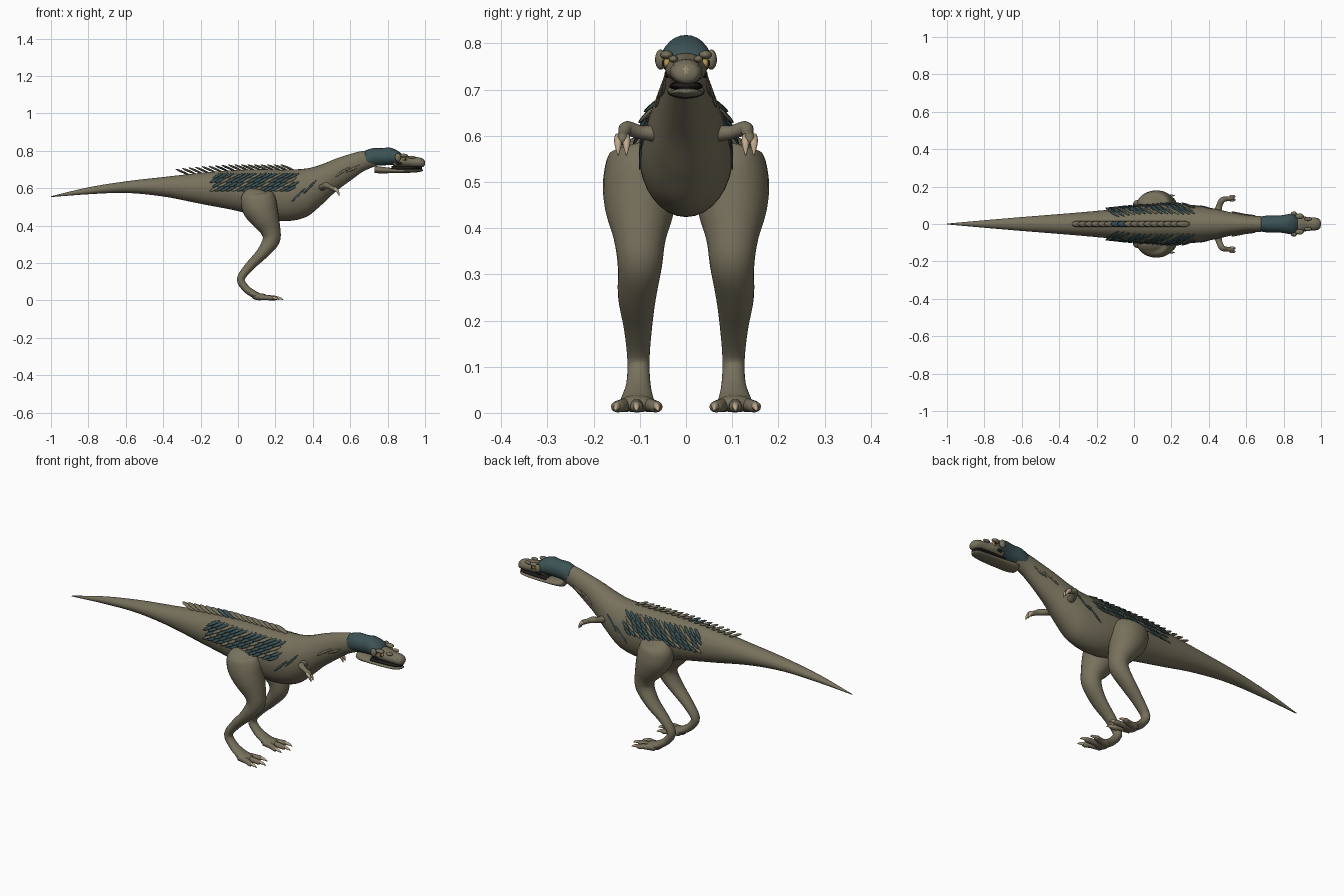
import bpy, bmesh, math
from mathutils import Vector, Matrix

cube = bpy.data.objects.get("Cube")
if cube:
    bpy.data.objects.remove(cube)


def material(name, rgb, rough=0.8):
    m = bpy.data.materials.new(name)
    m.use_nodes = True
    m.diffuse_color = (*rgb, 1)
    bsdf = next(n for n in m.node_tree.nodes if n.type == 'BSDF_PRINCIPLED')
    bsdf.inputs["Base Color"].default_value = (*rgb, 1)
    bsdf.inputs["Roughness"].default_value = rough
    return m


OLIVE = material("olive skin", (0.185, 0.165, 0.108))
TEAL = material("dark teal", (0.045, 0.085, 0.09))
CLAW = material("beige claw", (0.52, 0.40, 0.27))
NOSE = material("tan nose", (0.32, 0.26, 0.17))
DARK = material("dark mouth", (0.012, 0.011, 0.01))
EYE = material("amber eye", (0.45, 0.30, 0.08))


def finish(name, bm, *mats):
    bmesh.ops.recalc_face_normals(bm, faces=bm.faces)
    me = bpy.data.meshes.new(name)
    bm.to_mesh(me)
    bm.free()
    ob = bpy.data.objects.new(name, me)
    bpy.context.collection.objects.link(ob)
    for m in mats:
        me.materials.append(m)
    for p in me.polygons:
        p.use_smooth = True
    return ob


def smooth_path(pts, steps):
    """Catmull-Rom interpolation of every section value."""
    out = []
    for i in range(len(pts) - 1):
        a, b, c, d = (pts[max(0, min(len(pts) - 1, j))] for j in range(i - 1, i + 3))
        for k in range(steps):
            t = k / steps
            out.append([0.5 * (2 * q + (r - p) * t + (2 * p - 5 * q + 4 * r - s) * t * t
                               + (3 * q - p - 3 * r + s) * t ** 3)
                        for p, q, r, s in zip(a, b, c, d)])
    return out + [list(pts[-1])]


def loft(name, pts, mat, sides=20, steps=4, ref=(0, 1, 0), upright=False):
    """Elliptic tube through sections (x, y, z, width radius, height radius)."""
    bm = bmesh.new()
    path = smooth_path(pts, steps)
    rings = []
    for i, (x, y, z, rw, rh) in enumerate(path):
        t = Vector(path[min(i + 1, len(path) - 1)][:3]) - Vector(path[max(i - 1, 0)][:3])
        t = Vector((1, 0, 0)) if upright else t.normalized()
        u = Vector(ref)
        u = (u - t * u.dot(t)).normalized()
        v = t.cross(u)
        rings.append([bm.verts.new(Vector((x, y, z)) + u * max(rw, 0.001) * math.cos(a)
                                   + v * max(rh, 0.001) * math.sin(a))
                      for a in (math.tau * k / sides for k in range(sides))])
    for r, s in zip(rings, rings[1:]):
        for k in range(sides):
            n = (k + 1) % sides
            bm.faces.new((r[k], r[n], s[n], s[k]))
    bm.faces.new(rings[0])
    bm.faces.new(rings[-1])
    return finish(name, bm, mat)


def blob(name, center, size, mat):
    bm = bmesh.new()
    bmesh.ops.create_uvsphere(bm, u_segments=16, v_segments=10, radius=1,
                              matrix=Matrix.Translation(center) @ Matrix.Diagonal((*size, 1)))
    return finish(name, bm, mat)


def add_quill(bm, root, tip, normal, width, thick, index):
    """Flat leaf-shaped quill between two points."""
    root, tip = Vector(root), Vector(tip)
    t = (tip - root).normalized()
    w = t.cross(Vector(normal)).normalized()
    rot = Matrix((w, t.cross(w), t)).transposed().to_4x4()
    scale = Matrix.Diagonal((width / 2, thick / 2, (tip - root).length / 2, 1))
    made = bmesh.ops.create_uvsphere(bm, u_segments=8, v_segments=6, radius=1,
                                     matrix=Matrix.Translation((root + tip) / 2) @ rot @ scale)
    for f in {f for v in made["verts"] for f in v.link_faces}:
        f.material_index = index


# Body, tail and neck: x, top, bottom, half width
profile = [(-1, .557, .553, .002), (-.8, .605, .568, .02), (-.6, .637, .575, .037),
           (-.4, .660, .556, .053), (-.2, .682, .517, .07), (0, .698, .478, .09),
           (.13, .702, .44, .1), (.25, .70, .424, .102), (.36, .705, .445, .094),
           (.44, .725, .505, .08), (.52, .757, .58, .062), (.6, .783, .64, .048),
           (.67, .80, .69, .042), (.74, .80, .72, .038)]
body = [(x, 0, (a + b) / 2, w, (a - b) / 2) for x, a, b, w in profile]
loft("body", body, OLIVE, 32, 5, upright=True)
dense = smooth_path(body, 20)


def section(x):
    return min(dense, key=lambda s: abs(s[0] - x))


def skin_y(x, z):
    s = section(x)
    return s[3] * math.sqrt(max(0.05, 1 - ((z - s[2]) / s[4]) ** 2))


# Head
loft("hood", [(.68, 0, .752, .04, .05), (.72, 0, .766, .046, .048), (.77, 0, .768, .045, .046),
              (.81, 0, .771, .05, .047), (.85, 0, .765, .055, .038), (.875, 0, .762, .035, .022)],
     TEAL, 24, upright=True)
loft("snout", [(.83, 0, .742, .04, .03), (.88, 0, .746, .045, .033), (.93, 0, .74, .037, .028),
               (.97, 0, .738, .034, .027), (.992, 0, .735, .026, .02), (.999, 0, .733, .01, .008)],
     OLIVE, 20, upright=True)
blob("nose", (.975, 0, .737), (.025, .028, .024), NOSE)
loft("mouth", [(.82, 0, .707, .036, .012), (.9, 0, .708, .036, .011), (.965, 0, .709, .031, .009),
               (.985, 0, .709, .018, .006)], DARK, 16, upright=True)
loft("lower_jaw", [(.73, 0, .702, .03, .02), (.76, 0, .698, .04, .018), (.84, 0, .694, .04, .013),
                   (.92, 0, .693, .037, .01), (.97, 0, .695, .03, .008), (.99, 0, .697, .014, .004)],
     OLIVE, 20, upright=True)

for s, side in ((1, "left"), (-1, "right")):
    # Face details
    blob(side + "_eye", (.892, s * .041, .757), (.012, .009, .01), EYE)
    blob(side + "_pupil", (.894, s * .048, .757), (.005, .004, .007), DARK)
    blob(side + "_brow", (.885, s * .042, .775), (.024, .014, .01), OLIVE)
    blob(side + "_cheek_horn", (.855, s * .055, .765), (.016, .012, .022), OLIVE)
    blob(side + "_snout_bump", (.93, s * .027, .766), (.02, .01, .008), OLIVE)
    blob(side + "_nostril", (.976, s * .022, .749), (.008, .006, .005), DARK)
    blob(side + "_cheek_hollow", (.86, s * .041, .733), (.016, .006, .008), DARK)

    # Leg
    loft(side + "_leg", [(.10, s * .115, .592, .02, .03), (.10, s * .108, .57, .06, .082),
                         (.115, s * .10, .505, .08, .095), (.145, s * .10, .44, .075, .077),
                         (.174, s * .10, .375, .056, .054), (.176, s * .10, .32, .048, .046),
                         (.128, s * .106, .25, .041, .032), (.06, s * .104, .18, .03, .025),
                         (.015, s * .103, .115, .024, .021), (.042, s * .103, .065, .026, .02),
                         (.085, s * .105, .034, .034, .019), (.125, s * .106, .02, .04, .014)],
         OLIVE, 24)
    blob(side + "_foot", (.115, s * .106, .02), (.042, .042, .019), OLIVE)
    for n, (dy, reach) in enumerate(((-.042, .19), (.001, .212), (.043, .19))):
        y0, y1 = s * (.106 + dy * .5), s * (.106 + dy)
        loft(f"{side}_toe_{n + 1}", [(.10, y0, .018, .016, .016), (.15, (y0 + y1) / 2, .016, .014, .014),
                                     (reach - .012, y1, .013, .014, .012), (reach, y1, .012, .006, .006)],
             OLIVE, 12)
        loft(f"{side}_toe_claw_{n + 1}", [(reach - .014, y1, .015, .009, .009),
                                          (reach + .012, y1 + s * dy * .05, .012, .006, .007),
                                          (reach + .03, y1 + s * dy * .1, .004, .001, .001)], CLAW, 10)

    # Small arm with two claws
    loft(side + "_arm", [(.445, s * .05, .605, .022, .024), (.455, s * .095, .607, .015, .017),
                         (.472, s * .128, .616, .016, .016), (.498, s * .134, .604, .012, .012),
                         (.525, s * .138, .592, .013, .012), (.535, s * .139, .588, .005, .005)],
         OLIVE, 14, ref=(0, 0, 1))
    for n, y in enumerate((.129, .147)):
        loft(f"{side}_hand_claw_{n + 1}", [(.515, s * y, .598, .008, .009), (.533, s * y, .582, .008, .008),
                                           (.543, s * y, .557, .001, .001)], CLAW, 10)

    # Flank quills, in overlapping rows
    bm = bmesh.new()
    for row in range(4):
        z = .682 - row * .023
        for k in range(15):
            x = -.08 + k * .029 - (row % 2) * .014
            y = skin_y(x, z) + .001
            x1, z1 = x - .058, z - .03
            y1 = skin_y(x1, z1) + .013
            add_quill(bm, (x, s * y, z), (x1, s * y1, z1), (0, s, .5), .017, .007,
                      1 if (k + row) % 4 == 3 else 0)
    # Long shoulder quills and short neck quills
    for x, z, dx, dz in ((.36, .60, .075, .075), (.42, .645, .07, .075), (.57, .70, .05, .04),
                         (.60, .715, .05, .035), (.63, .715, .05, .03), (.65, .725, .05, .035)):
        add_quill(bm, (x, s * (skin_y(x, z) + .002), z),
                  (x - dx, s * (skin_y(x - dx, z - dz) + .004), z - dz), (0, s, .3), .011, .007,
                  0 if x < .5 else 1)
    finish(side + "_flank_quills", bm, TEAL, OLIVE)

# Spine crest, swept back
bm = bmesh.new()
for k in range(17):
    x = .30 - k * .035
    z = section(x)[2] + section(x)[4]
    add_quill(bm, (x, 0, z - .004), (x - .075, 0, min(z + .028, .727)), (0, 0, 1), .034, .012,
              1 if k in (9, 10) else 0)
finish("spine_crest", bm, OLIVE, TEAL)
